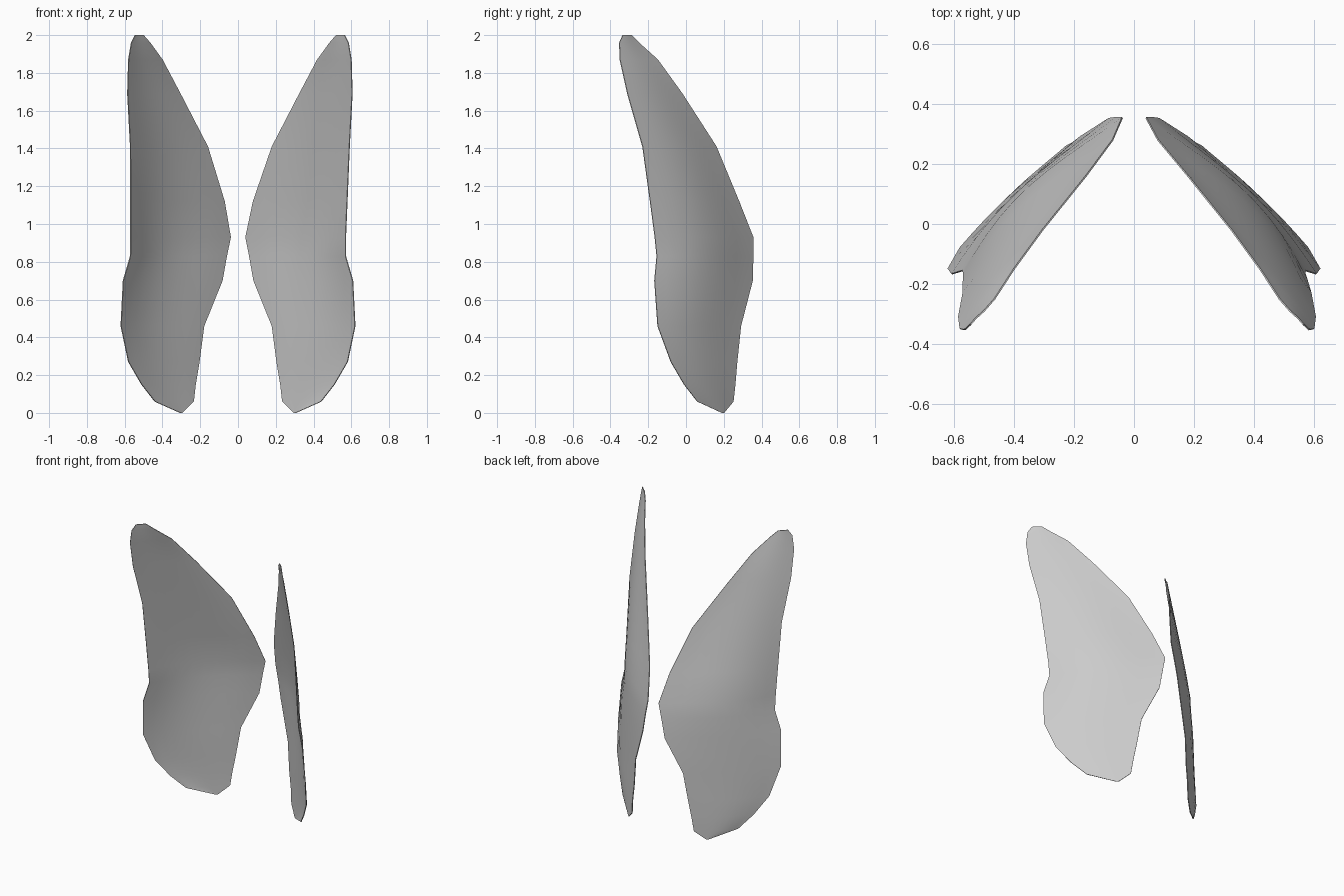
import bpy
import bmesh
import math
from mathutils import Vector

if "Cube" in bpy.data.objects:
    bpy.data.objects.remove(bpy.data.objects["Cube"], do_unlink=True)

# Single grey wing membrane colour
GREY = (0.6, 0.6, 0.6, 1.0)
wing_grey = bpy.data.materials.new("wing_grey")
wing_grey.use_nodes = True
wing_grey.diffuse_color = GREY
wing_grey.node_tree.nodes["Principled BSDF"].inputs["Base Color"].default_value = GREY

# Wing outline by height: z, back edge (x, y), front edge (x, y)
OUTLINE = [
    (2.0, .52, -.29, .565, -.335),
    (1.96, .485, -.25, .585, -.353),
    (1.87, .42, -.15, .6, -.35),
    (1.69, .325, -.02, .605, -.31),
    (1.41, .18, .16, .59, -.23),
    (1.12, .08, .28, .578, -.19),
    (.93, .04, .355, .57, -.165),
    (.83, .06, .355, .57, -.155),
    (.7, .083, .352, .608, -.167),
    (.46, .18, .29, .62, -.15),
    (.27, .205, .27, .58, -.08),
    (.15, .225, .26, .51, -.01),
    (.06, .235, .25, .44, .06),
    (0, .295, .2, .305, .19),
]
COLUMNS = 10
OUTWARD = Vector((.78, .62, 0))


def camber(z, width, t):
    """Outward bulge of the membrane, strongest around mid height."""
    depth = .018 + .034 * math.exp(-((z - 1) / .4) ** 2)
    return depth * width / .7 * math.sin(math.pi * t ** 1.2)


def wing_point(row, t, side):
    z, back_x, back_y, front_x, front_y = row
    back, front = Vector((back_x, back_y, z)), Vector((front_x, front_y, z))
    point = back.lerp(front, t) + OUTWARD * camber(z, (front - back).length, t)
    # The right wing leans inward very slightly towards its tip
    if side < 0:
        point.x -= .02 * min(1, max(0, z - .9) * 2)
    point.x *= side
    return point


def build_wing(name, side):
    bm = bmesh.new()
    rows = [[bm.verts.new(wing_point(row, c / COLUMNS, side))
             for c in range(COLUMNS + 1)] for row in OUTLINE]
    for upper, lower in zip(rows, rows[1:]):
        for c in range(COLUMNS):
            quad = [upper[c], lower[c], lower[c + 1], upper[c + 1]]
            bm.faces.new(quad if side < 0 else quad[::-1])
    mesh = bpy.data.meshes.new(name)
    bm.to_mesh(mesh)
    bm.free()
    mesh.materials.append(wing_grey)
    wing = bpy.data.objects.new(name, mesh)
    bpy.context.collection.objects.link(wing)

    # Give the membrane a paper-thin body and smooth shading
    skin = wing.modifiers.new("thin_skin", "SOLIDIFY")
    skin.thickness = .005
    skin.offset = 0
    bpy.ops.object.select_all(action="DESELECT")
    wing.select_set(True)
    bpy.context.view_layer.objects.active = wing
    bpy.ops.object.modifier_apply(modifier=skin.name)
    bpy.ops.object.shade_smooth_by_angle(angle=math.radians(40))


build_wing("left_wing", 1)
build_wing("right_wing", -1)
